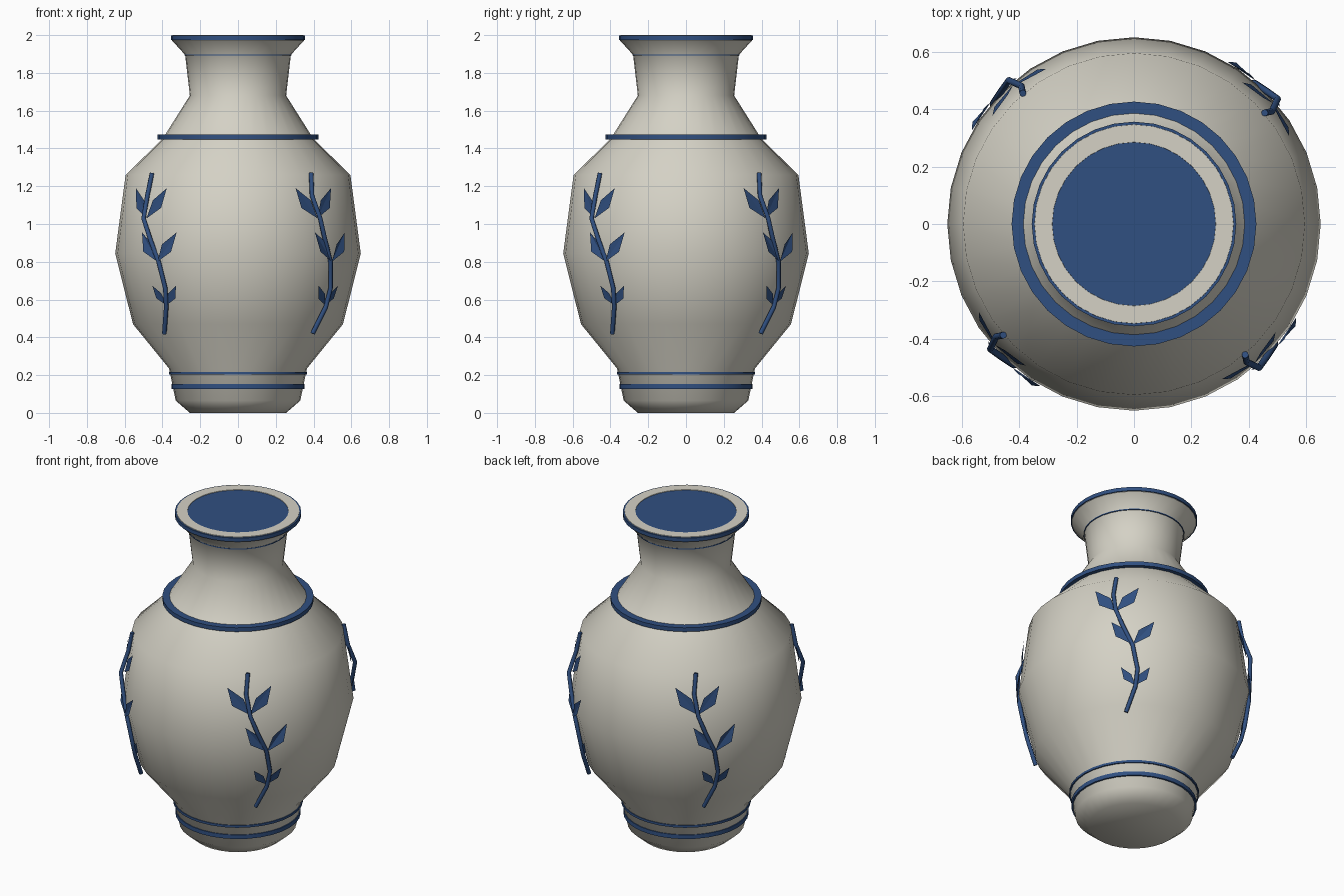
import bpy, bmesh, math
from mathutils import Vector

if "Cube" in bpy.data.objects:
    bpy.data.objects.remove(bpy.data.objects["Cube"])

SIDES = 32


def material(name, rgb):
    m = bpy.data.materials.new(name)
    m.diffuse_color = (*rgb, 1)
    m.use_nodes = True
    m.node_tree.nodes["Principled BSDF"].inputs["Base Color"].default_value = m.diffuse_color
    return m


CREAM = material("cream_glaze", (0.66, 0.64, 0.56))
BLUE = material("cobalt_blue", (0.03, 0.08, 0.22))


def finish(name, bm, mat, angle=None):
    mesh = bpy.data.meshes.new(name)
    bm.to_mesh(mesh)
    bm.free()
    mesh.materials.append(mat)
    obj = bpy.data.objects.new(name, mesh)
    bpy.context.collection.objects.link(obj)
    if angle:
        bpy.ops.object.select_all(action='DESELECT')
        obj.select_set(True)
        bpy.context.view_layer.objects.active = obj
        bpy.ops.object.shade_smooth_by_angle(angle=math.radians(angle))
    return obj


def polar(r, a, z):
    return Vector((r * math.cos(a), r * math.sin(a), z))


def lathe(name, profile, mat, angle):
    """Revolve (radius, height) points and close both ends."""
    bm = bmesh.new()
    rings = [[bm.verts.new(polar(r, math.tau * i / SIDES, z)) for i in range(SIDES)]
             for r, z in profile]
    for lo, hi in zip(rings, rings[1:]):
        for i in range(SIDES):
            j = (i + 1) % SIDES
            bm.faces.new((lo[i], lo[j], hi[j], hi[i]))
    bm.faces.new(rings[0][::-1])
    bm.faces.new(rings[-1])
    return finish(name, bm, mat, angle)


# Vase body, with flared lip and a short inner wall
OUTER = [(0.255, 0), (0.33, 0.065), (0.365, 0.235), (0.556, 0.47), (0.65, 0.845),
         (0.595, 1.26), (0.40, 1.45), (0.255, 1.68), (0.28, 1.895), (0.35, 1.972)]
lathe("vase_body", OUTER + [(0.346, 2.0), (0.285, 2.0), (0.272, 1.93)], CREAM, 50)

# Blue bands, each a thin capped disc around the body; the rim disc fills the mouth
for name, r, z0, z1 in [("foot_band", 0.353, 0.127, 0.152),
                        ("lower_band", 0.366, 0.203, 0.217),
                        ("shoulder_collar", 0.426, 1.448, 1.473),
                        ("neck_line", 0.284, 1.892, 1.898),
                        ("rim_band", 0.356, 1.974, 1.997)]:
    lathe(name, [(r, z0), (r, z1)], BLUE, 40)


def surface_radius(z):
    for (r0, z0), (r1, z1) in zip(OUTER, OUTER[1:]):
        if z0 <= z <= z1:
            return r0 + (r1 - r0) * (z - z0) / (z1 - z0)


# Stem path of one vine and its leaf nodes: (angle, height, leaf size)
STEM = [(0.395, -0.39, 0.42), (0.465, -0.38, 0.56), (0.49, -0.385, 0.66),
        (0.49, -0.42, 0.80), (0.46, -0.465, 0.92), (0.435, -0.50, 1.03),
        (0.392, -0.48, 1.15), (0.387, -0.455, 1.27)]
NODES = [(-49, 1.03, 1.0), (-40.6, 0.80, 0.97), (-39.3, 0.57, 0.65)]
LEAF = [(0, 0), (0.10, 0.055), (0.125, 0.16), (0.035, 0.095)]


def make_stem(name, turn):
    bm = bmesh.new()
    pts = [Vector(p) for p in STEM]
    n, rings = 8, []
    for k, p in enumerate(pts):
        t = (pts[min(k + 1, len(pts) - 1)] - pts[max(k - 1, 0)]).normalized()
        out = Vector((p.x, p.y, 0))
        side = t.cross(out).normalized()
        out = side.cross(t)
        rings.append([bm.verts.new(p + 0.012 * (side * math.cos(math.tau * i / n)
                                                + out * math.sin(math.tau * i / n)))
                      for i in range(n)])
    for lo, hi in zip(rings, rings[1:]):
        for i in range(n):
            bm.faces.new((lo[i], lo[(i + 1) % n], hi[(i + 1) % n], hi[i]))
    bm.faces.new(rings[0])
    bm.faces.new(rings[-1])
    bmesh.ops.recalc_face_normals(bm, faces=bm.faces)
    finish(name, bm, BLUE, 50).rotation_euler.z = turn


def make_leaves(name, turn):
    bm = bmesh.new()
    for deg, z, size in NODES:
        for side in (1, -1):
            v = []
            for s, h in LEAF:
                zz = z + h * size
                r = surface_radius(zz) + 0.016
                v.append(bm.verts.new(polar(r, math.radians(deg) + side * s * size / r, zz)))
            # two halves meeting on the midrib, facing outward
            for tri in ((v[0], v[1], v[2]), (v[0], v[2], v[3])):
                bm.faces.new(tri if side == 1 else tri[::-1])
    finish(name, bm, BLUE).rotation_euler.z = turn


# Four vines around the body
for q in range(4):
    make_stem(f"vine_stem_{q + 1}", q * math.pi / 2)
    make_leaves(f"vine_leaves_{q + 1}", q * math.pi / 2)
